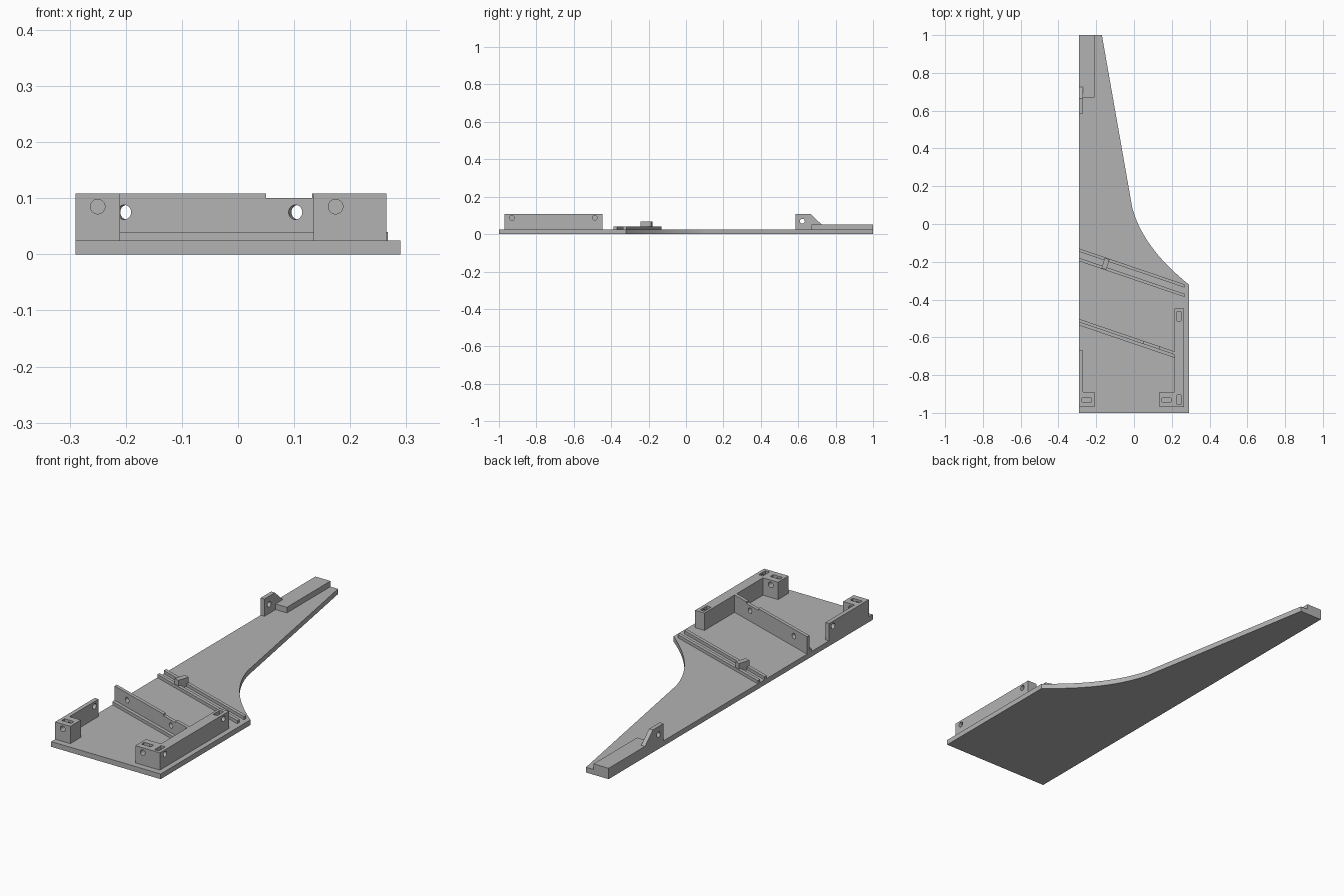
import bpy, bmesh, math
from mathutils import Matrix, Vector

if "Cube" in bpy.data.objects:
    bpy.data.objects.remove(bpy.data.objects["Cube"])

GREY = (0.45, 0.45, 0.45, 1)
mat = bpy.data.materials.new("plain grey")
mat.use_nodes = True
mat.diffuse_color = GREY
mat.node_tree.nodes["Principled BSDF"].inputs["Base Color"].default_value = GREY

FLOOR, TOP, LOW = 0.025, 0.108, 0.04   # plate top, bracket top, rail top
LEFT = -0.29                           # straight edge of the plate
SLOPE = -0.34                          # slant of rails and cross wall


def finish(name, bm):
    bmesh.ops.recalc_face_normals(bm, faces=bm.faces)
    mesh = bpy.data.meshes.new(name)
    bm.to_mesh(mesh)
    bm.free()
    mesh.materials.append(mat)
    ob = bpy.data.objects.new(name, mesh)
    bpy.context.collection.objects.link(ob)
    return ob


def extrude(name, points, offset):
    """Solid made from a flat 3D outline pushed along offset."""
    bm = bmesh.new()
    face = bm.faces.new([bm.verts.new(p) for p in points])
    out = bmesh.ops.extrude_face_region(bm, geom=[face])
    verts = [v for v in out["geom"] if isinstance(v, bmesh.types.BMVert)]
    bmesh.ops.translate(bm, verts=verts, vec=offset)
    return finish(name, bm)


def prism(name, outline, z0, z1):
    return extrude(name, [(x, y, z0) for x, y in outline], (0, 0, z1 - z0))


def box(name, x0, x1, y0, y1, z0, z1):
    return prism(name, [(x0, y0), (x1, y0), (x1, y1), (x0, y1)], z0, z1)


def slanted(name, x1, y, width, z1):
    """Bar running at a slant from the straight edge to x1."""
    end = y + SLOPE * (x1 - LEFT)
    return prism(name, [(LEFT, y), (LEFT, y - width), (x1, end - width), (x1, end)],
                 FLOOR, z1)


def hole(centre, direction, depth):
    bm = bmesh.new()
    turn = Vector(direction).to_track_quat('Z', 'Y').to_matrix().to_4x4()
    bmesh.ops.create_cone(bm, cap_ends=True, segments=32, radius1=0.013, radius2=0.013,
                          depth=depth, matrix=Matrix.Translation(centre) @ turn)
    return finish("hole_cutter", bm)


def slot(x, y, w, d):
    return box("slot_cutter", x - w / 2, x + w / 2, y - d / 2, y + d / 2, 0.065, 0.15)


def cut(ob, cutters):
    bpy.context.view_layer.objects.active = ob
    for c in cutters:
        c.hide_render = True
        mod = ob.modifiers.new("cut", 'BOOLEAN')
        mod.operation, mod.solver, mod.object = 'DIFFERENCE', 'EXACT', c
        bpy.ops.object.modifier_apply(modifier=mod.name)
        bpy.data.objects.remove(c)


# Base plate: wide body, concave sweep, tapering arm
a, c, b = Vector((-0.01, 0.09)), Vector((0.045, -0.125)), Vector((0.29, -0.32))
steps = [i / 20 for i in range(21)]
sweep = [b * (1 - t) ** 2 + c * 2 * t * (1 - t) + a * t * t for t in steps]
prism("base_plate", [(LEFT, -1), (0.29, -1)] + [tuple(p) for p in sweep]
      + [(-0.17, 1), (LEFT, 1)], 0, FLOOR)

# Pair of low rails with a small bridging block
slanted("rear_rail", 0.267, -0.13, 0.017, LOW)
slanted("front_rail", 0.267, -0.18, 0.017, LOW)
prism("rail_block", [(-0.155, -0.18), (-0.13, -0.188), (-0.147, -0.242), (-0.172, -0.234)],
      FLOOR, 0.067)

# Cross wall with two holes, a shallow notch and a low step in front
wall = slanted("cross_wall", 0.215, -0.503, 0.017, TOP)
normal = (-SLOPE, 1, 0)
holes = [hole((x, -0.511 + SLOPE * (x - LEFT), 0.075), normal, 0.08) for x in (-0.2, 0.105)]
cut(wall, holes + [box("notch_cutter", 0.05, 0.132, -0.8, -0.5, 0.1, 0.15)])
slanted("cross_wall_step", 0.215, -0.52, 0.017, LOW)

# Left corner bracket: block plus thin side wall
left = prism("left_bracket", [(LEFT, -0.97), (-0.21, -0.97), (-0.21, -0.89), (-0.27, -0.89),
                              (-0.27, -0.67), (LEFT, -0.67)], FLOOR, TOP)
cut(left, [slot(-0.25, -0.931, 0.05, 0.022),
           hole((-0.25, -0.93, 0.085), (0, 1, 0), 0.12),
           hole((-0.28, -0.7, 0.085), (1, 0, 0), 0.06)])

# Right corner bracket: block plus thick side wall
right = prism("right_bracket", [(0.135, -0.97), (0.265, -0.97), (0.265, -0.447), (0.215, -0.447),
                                (0.215, -0.89), (0.135, -0.89)], FLOOR, TOP)
cutters = [slot(0.172, -0.931, 0.05, 0.022), hole((0.174, -0.93, 0.085), (0, 1, 0), 0.12)]
for y in (-0.931, -0.488):
    cutters += [slot(0.238, y, 0.022, 0.05), hole((0.265, y, 0.087), (1, 0, 0), 0.05)]
cut(right, cutters)

# Arm tip: low bar and a gusseted lug with a hole
box("tip_bar", LEFT, -0.21, 0.67, 1, FLOOR, 0.052)
profile = [(0.585, FLOOR), (0.73, FLOOR), (0.73, 0.047), (0.665, TOP), (0.585, TOP)]
lug = extrude("tip_lug", [(LEFT, y, z) for y, z in profile], (0.02, 0, 0))
cut(lug, [hole((-0.28, 0.622, 0.069), (1, 0, 0), 0.06)])
